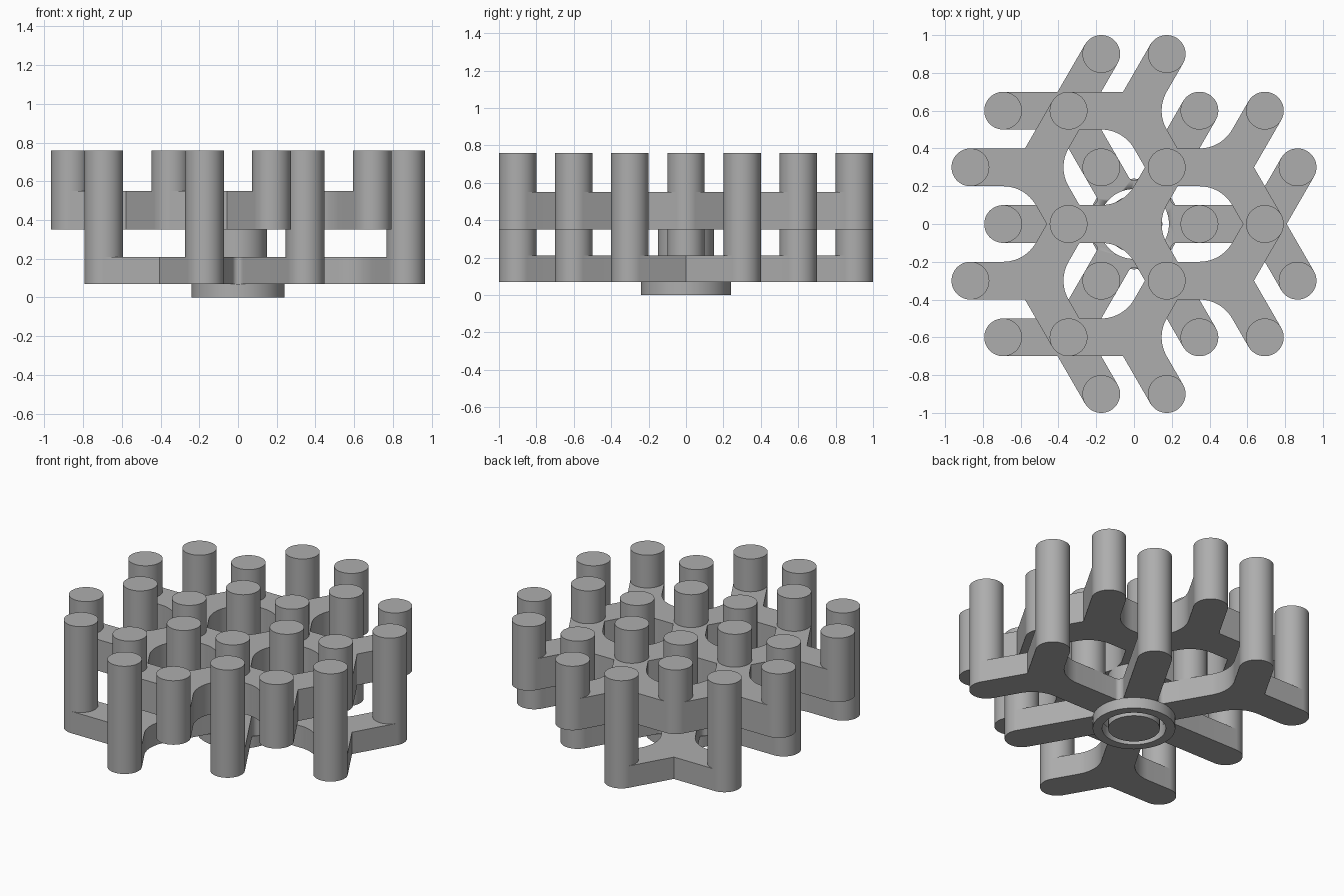
import bpy, bmesh, math
from mathutils import Vector

cube = bpy.data.objects.get("Cube")
if cube:
    bpy.data.objects.remove(cube, do_unlink=True)

grey = bpy.data.materials.new("plain_grey")
grey.use_nodes = True
COLOUR = (0.42, 0.42, 0.42, 1)
grey.diffuse_color = COLOUR
grey.node_tree.nodes["Principled BSDF"].inputs["Base Color"].default_value = COLOUR

PITCH = 0.6                       # distance between cell centres
SIDE = PITCH / math.sqrt(3)       # honeycomb edge length
R = 0.1                           # pin radius and half arm width
LOW, LOW_TOP = 0.07, 0.21
HIGH, HIGH_TOP, TOP = 0.35, 0.55, 0.76


def polar(angle, radius):
    a = math.radians(angle)
    return Vector((math.cos(a), math.sin(a))) * radius


def finish(bm, name):
    bmesh.ops.recalc_face_normals(bm, faces=bm.faces)
    for f in bm.faces:
        f.smooth = True
    for e in bm.edges:
        e.smooth = e.calc_face_angle(0) < 0.5
    mesh = bpy.data.meshes.new(name)
    bm.to_mesh(mesh)
    bm.free()
    mesh.materials.append(grey)
    ob = bpy.data.objects.new(name, mesh)
    bpy.context.scene.collection.objects.link(ob)
    return ob


def prism(name, outline, z0, z1):
    bm = bmesh.new()
    face = bm.faces.new([bm.verts.new((p.x, p.y, z0)) for p in outline])
    ext = bmesh.ops.extrude_face_region(bm, geom=[face], use_keep_orig=True)
    top = [v for v in ext["geom"] if isinstance(v, bmesh.types.BMVert)]
    bmesh.ops.translate(bm, vec=(0, 0, z1 - z0), verts=top)
    return finish(bm, name)


def disc(name, centre, radius, z0, z1, steps=48):
    ring = [centre + polar(360 * i / steps, radius) for i in range(steps)]
    return prism(name, ring, z0, z1)


def spider(name, centre, arms, fillet, z0, z1):
    """Arms (angle, length) round a centre; fillet(bisector) rounds each gap."""
    outline = []
    for i, (a, length) in enumerate(arms):
        b = arms[(i + 1) % len(arms)][0]
        gap = (b - a) % 360
        half = math.radians(gap / 2)
        mid = a + gap / 2
        side = polar(a + 90, R)
        outline += [centre + polar(a, length) - side, centre + polar(a, length) + side]
        f = fillet(mid)
        if f:
            hub = centre + polar(mid, (R + f) / math.sin(half))
            outline += [hub + polar(a + 270 - (180 - gap) * t / 12, f) for t in range(13)]
        else:
            outline.append(centre + polar(mid, R / math.sin(half)))
    return prism(name, outline, z0, z1)


# Cell centres: one in the middle and six around it
middle = Vector((0, 0))
cells = [middle] + [polar(30 + 60 * k, PITCH) for k in range(6)]

# Pins: alternate honeycomb corners stand on the lower or the upper frame
for name, start, base in (("long_pin", 0, LOW), ("short_pin", 60, HIGH)):
    sites = {}
    for c in cells:
        for k in range(3):
            p = c + polar(start + 120 * k, SIDE)
            sites[(round(p.x, 2) + 0.0, round(p.y, 2) + 0.0)] = p
    for p in sites.values():
        disc(name, p, R, base, TOP)

# Upper frame: a three-armed piece in every cell, rounded around the inner pins
for c in cells:
    def upper_fillet(mid, c=c):
        return 0 if (c + polar(mid, SIDE)).length > 0.8 else 2 * R
    spider("upper_frame", c, [(a, SIDE) for a in (60, 180, 300)],
           upper_fillet, HIGH, HIGH_TOP)

# Lower frame: three long arms and three stems round a bored centre
arms = [(60 * k, SIDE * (1 + k % 2)) for k in range(6)]
lower = spider("lower_frame", middle, arms, lambda mid: 0.03, LOW, LOW_TOP)
BORE = 0.185
cutter = disc("bore_cutter", middle, BORE, -0.1, 0.3, 64)
cutter.hide_render = True
cutter.hide_viewport = True
bore = lower.modifiers.new("bore", "BOOLEAN")
bore.operation = "DIFFERENCE"
bore.solver = "EXACT"
bore.object = cutter

# Lower forks at the ends of the stems, sharp only on the outside
for a in (0, 120, 240):
    def fork_fillet(mid, a=a):
        return 0 if (mid - a) % 360 == 0 else 2 * R
    spider("lower_fork", polar(a, 2 * SIDE), [(a + d, SIDE) for d in (60, 180, 300)],
           fork_fillet, LOW, LOW_TOP)

# Bearing collar under the lower frame
bm = bmesh.new()
N = 64
loops = [[bm.verts.new((*polar(360 * i / N, r), z)) for i in range(N)]
         for r, z in ((0.24, 0), (0.24, LOW), (BORE, LOW), (BORE, 0))]
for j in range(4):
    p, q = loops[j], loops[(j + 1) % 4]
    for i in range(N):
        n = (i + 1) % N
        bm.faces.new((p[i], p[n], q[n], q[i]))
finish(bm, "bearing_collar")

# Axle hanging from the upper frame through the bore
disc("axle", middle, 0.15, 0, HIGH, 64)
